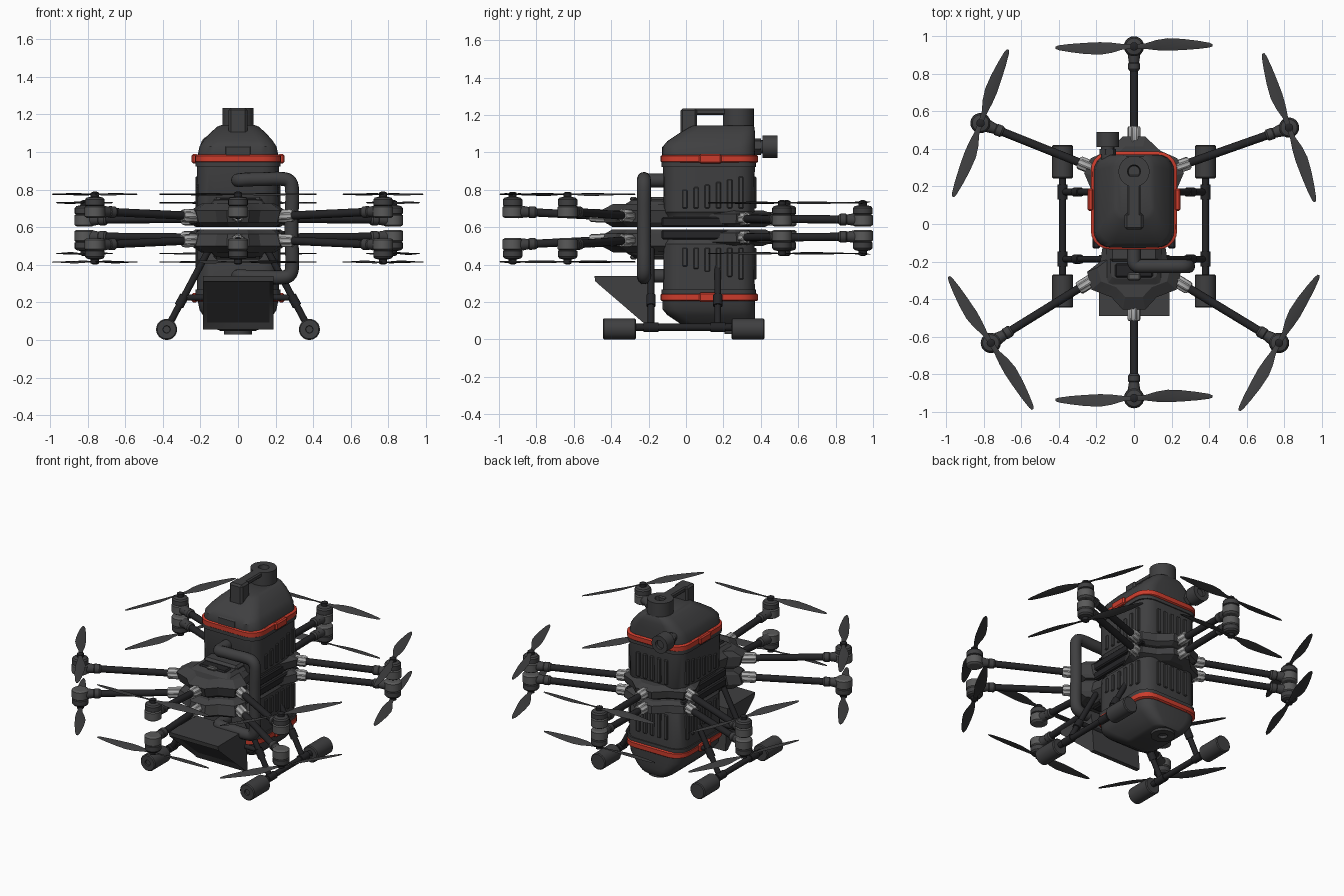
import bpy, bmesh, math
from mathutils import Vector

if "Cube" in bpy.data.objects:
    bpy.data.objects.remove(bpy.data.objects["Cube"])

ZMID = 0.595  # the craft is stacked in two halves mirrored about this height


def material(name, rgb):
    m = bpy.data.materials.new(name)
    m.diffuse_color = (*rgb, 1)
    m.use_nodes = True
    m.node_tree.nodes["Principled BSDF"].inputs["Base Color"].default_value = m.diffuse_color
    return m


DARK = material("dark_shell", (0.05, 0.05, 0.052))
BLACK = material("black_tube", (0.018, 0.018, 0.02))
RED = material("red_seal", (0.6, 0.045, 0.025))
SILVER = material("silver_clamp", (0.42, 0.42, 0.42))
METAL = material("grey_motor", (0.1, 0.1, 0.1))


def finish(name, bm, mat, angle=32):
    bmesh.ops.recalc_face_normals(bm, faces=bm.faces[:])
    me = bpy.data.meshes.new(name)
    bm.to_mesh(me)
    bm.free()
    me.materials.append(mat)
    me.shade_smooth()
    me.set_sharp_from_angle(angle=math.radians(angle))
    ob = bpy.data.objects.new(name, me)
    bpy.context.collection.objects.link(ob)
    return ob


def loft(name, rings, mat, angle=32):
    bm = bmesh.new()
    vs = [[bm.verts.new(p) for p in r] for r in rings]
    n = len(vs[0])
    for a, b in zip(vs, vs[1:]):
        for i in range(n):
            bm.faces.new((a[i], a[(i + 1) % n], b[(i + 1) % n], b[i]))
    bm.faces.new(vs[0])
    bm.faces.new(vs[-1])
    return finish(name, bm, mat, angle)


def rrect(hx, y0, y1, r, z, k=5):
    cs = [(hx - r, y1 - r, 0), (r - hx, y1 - r, 90), (r - hx, y0 + r, 180), (hx - r, y0 + r, 270)]
    return [(cx + r * math.cos(math.radians(a + 90 * i / k)), cy + r * math.sin(math.radians(a + 90 * i / k)), z)
            for cx, cy, a in cs for i in range(k + 1)]


def lathe(name, origin, axis, profile, mat, n=24, flute=0):
    # profile is (radius, distance along axis)
    o, w = Vector(origin), Vector(axis).normalized()
    u = w.orthogonal().normalized()
    v = w.cross(u)
    rings = []
    for r, h in profile:
        ring = []
        for i in range(n):
            rr = r - (flute if i % 4 < 2 else 0)
            a = 2 * math.pi * i / n
            ring.append(o + w * h + (u * math.cos(a) + v * math.sin(a)) * rr)
        rings.append(ring)
    return loft(name, rings, mat)


def rod(name, a, b, r, mat, n=16):
    d = Vector(b) - Vector(a)
    return lathe(name, a, d, [(r, 0), (r, d.length)], mat, n)


def box(name, x, y, z, mat, bev=0.008):
    bm = bmesh.new()
    bmesh.ops.create_cube(bm, size=1)
    for v in bm.verts:
        v.co = [(s[0] + s[1]) / 2 + c * (s[1] - s[0]) for c, s in zip(v.co, (x, y, z))]
    bmesh.ops.bevel(bm, geom=bm.edges[:], offset=bev, segments=1, affect='EDGES')
    return finish(name, bm, mat, 20)


def outline(half, z, s=1.0, cy=0.0):
    pts = half + [(-x, y) for x, y in reversed(half)]
    return [(x * s, cy + (y - cy) * s, z) for x, y in pts]


# ---- upper half (mirrored down afterwards) ----
# tank shell, collar, red seal and domed cap
loft("tank_shell", [rrect(h, a, b, .09, z) for h, a, b, z in [
    (.19, -.10, .35, .604), (.2, -.11, .36, .66), (.215, -.12, .365, .68), (.218, -.122, .368, .93)]], DARK)
loft("tank_collar", [rrect(.226, -.13, .375, .09, z) for z in (.922, .948)], DARK)
loft("red_seal", [rrect(h, -.135 + .23 - h, .385 - .23 + h, .1, z) for h, z in
                  [(.222, .944), (.23, .95), (.23, .98), (.222, .986)]], RED)
loft("tank_cap", [rrect(h, a, b, r, z) for h, a, b, r, z in [
    (.215, -.125, .37, .09, .98), (.205, -.125, .37, .085, 1.03), (.185, -.10, .37, .08, 1.06),
    (.15, -.04, .37, .07, 1.1), (.11, .02, .365, .06, 1.135), (.09, .04, .36, .05, 1.143)]], DARK, 40)
for s, side in ((-1, "left"), (1, "right")):
    box(side + "_seal_latch", sorted((s * .215, s * .247)), (.07, .19), (.94, .99), RED)
    # cooling ribs
    for i in range(6):
        y = -.02 + i * .06
        box(side + "_side_rib", sorted((s * .2, s * .226)), (y, y + .028), (.70, .80 + .014 * i), DARK, .005)
    box(side + "_frame_rail", sorted((s * .18, s * .222)), (-.13, .34), (.602, .655), BLACK)
for i in range(5):
    x = -.12 + i * .053
    box("rear_rib", (x, x + .028), (.35, .377), (.70, .87), DARK, .005)

# front hull, a faceted shell for the electronics, with stepped deck
F = [(.16, -.08), (.18, -.20), (.25, -.255), (.225, -.35), (.12, -.39), (.06, -.455)]
loft("front_hull", [outline(F, z, s, -.15) for z, s in
                    [(.602, .8), (.625, .93), (.69, 1), (.725, .78)]], DARK, 15)
loft("hull_deck", [rrect(.15, -.33, -.1, .03, .72, 2), rrect(.125, -.29, -.1, .03, .745, 2)], DARK, 15)
box("hull_riser", (-.13, .13), (-.2, -.1), (.7, .762), DARK, .015)
box("deck_panel", (-.1, .1), (-.285, -.21), (.735, .755), BLACK)
box("deck_plug", (-.035, .035), (-.3, -.26), (.74, .762), METAL)
# rear hull
R = [(.2, .12), (.235, .2), (.265, .27), (.23, .35), (.14, .39), (.06, .465)]
loft("rear_hull", [outline(R, z, s, .2) for z, s in [(.602, .85), (.62, .97), (.67, 1), (.69, .8)]], DARK, 15)


def propeller(name, c, d):
    d = Vector((d[0], d[1], 0)).normalized()
    p = Vector((-d.y, d.x, 0))
    up = Vector((0, 0, 1))
    for s in (1, -1):
        rings = []
        for r, w, tw, off in [(.015, .013, 0, 0), (.06, .015, 14, 0), (.12, .028, 15, .004), (.18, .034, 12, .006),
                              (.26, .03, 9, .004), (.34, .022, 7, 0), (.4, .013, 5, -.003), (.418, .006, 4, -.004)]:
            t = math.radians(tw)
            q = p * s * math.cos(t) + up * math.sin(t)
            m = Vector(c) + d * s * r + p * s * off
            rings.append([m + q * w, m + up * .004, m - q * w, m - up * .003])
        loft(name + "_blade", rings, DARK, 50)
    lathe(name + "_hub", c, up, [(.022, -.012), (.022, .008), (.01, .014)], BLACK)


# six arms: clamp start, motor centre, inner and outer height, propeller direction
arms = {
    "front": ((0, -.45), (0, -.927), .66, .685, (155, 5)),
    "front_right": ((.24, -.31), (.772, -.633), .66, .685, (77, 134)),
    "front_left": ((-.24, -.31), (-.762, -.633), .66, .685, (84, -130)),
    "rear": ((0, .455), (0, .945), .645, .64, (158, 4)),
    "rear_right": ((.235, .305), (.825, .513), .645, .64, (52, -145)),
    "rear_left": ((-.235, .305), (-.817, .537), .645, .64, (53, 146)),
}
for name, (a, m, za, zm, pd) in arms.items():
    A, M = Vector((*a, za)), Vector((*m, zm))
    d = M - A
    L = d.length
    rod(name + "_arm", A, M, .022, BLACK)
    lathe(name + "_clamp", A, d, [(.03, -.03), (.036, -.02), (.036, .055), (.03, .065)], SILVER, 32, .004)
    lathe(name + "_sleeve", A, d, [(.024, L - .13), (.031, L - .12), (.031, L - .09), (.027, L - .085),
                                   (.036, L - .03)], DARK)
    lathe(name + "_motor_mount", M, (0, 0, 1), [(.042, -.036), (.054, -.028), (.054, .022), (.046, .028)], METAL)
    lathe(name + "_motor", M, (0, 0, 1), [(.04, .025), (.052, .032), (.052, .062), (.044, .072), (.02, .078),
                                          (.02, .09)], DARK)
    propeller(name + "_propeller", M + Vector((0, 0, .09)), pd)

# rear filler tower; its lower twin is the outlet
for zt, nm in ((1.235, "filler_tower"), (ZMID * 2 - .075, "bottom_outlet")):
    top = zt if nm == "filler_tower" else None
    if top:
        upper_only = [lathe(nm, (0, .28, 0), (0, 0, 1), [(.083, 1.0), (.083, top), (.035, top), (.03, top - .03)], DARK)]
    else:
        lathe("outlet", (0, .28, 0), (0, 0, 1), [(.075, 1.0), (.075, 1.16), (.03, 1.16), (.025, 1.14)], DARK)

# mirror every part so far except the tower
for ob in list(bpy.context.collection.objects):
    if ob in upper_only:
        continue
    me = ob.data.copy()
    for v in me.vertices:
        v.co.z = 2 * ZMID - v.co.z
    me.flip_normals()
    bpy.context.collection.objects.link(bpy.data.objects.new("lower_" + ob.name, me))

# ---- carry handle and rear nozzle ----
box("handle_post", (-.05, .05), (-.03, .06), (1.02, 1.235), DARK, .012)
box("handle_bar", (-.035, .035), (-.02, .26), (1.2, 1.235), DARK)
box("cap_brow", (-.075, .075), (-.128, 0), (.96, 1.04), DARK, .012)
rod("nozzle_neck", (-.14, .3, 1.03), (-.14, .42, 1.03), .035, DARK)
lathe("nozzle", (-.14, .41, 1.03), (0, 1, 0), [(.06, 0), (.06, .08), (.03, .08), (.03, .06)], DARK)
lathe("nozzle_nut", (-.14, .37, 1.03), (0, 1, 0), [(.045, 0), (.045, .03)], DARK, 6)

# ---- side transfer pipe from upper to lower tank ----
cu = bpy.data.curves.new("pipe_path", 'CURVE')
cu.dimensions = '3D'
cu.bevel_depth, cu.bevel_resolution, cu.use_fill_caps = .037, 4, True
sp = cu.splines.new('NURBS')
half = [(0, -.08, .85), (0, -.16, .85), (0, -.225, .85), (.06, -.225, .855), (.14, -.225, .855), (.22, -.225, .86),
        (.285, -.225, .85), (.29, -.225, .76), (.285, -.225, .68)]
path = half + [(x, y, 2 * ZMID - z) for x, y, z in reversed(half)]
sp.points.add(len(path) - 1)
for p, c in zip(sp.points, path):
    p.co = (*c, 1)
sp.use_endpoint_u, sp.order_u, sp.resolution_u = True, 3, 5
tmp = bpy.data.objects.new("pipe_path", cu)
me = bpy.data.meshes.new_from_object(tmp)
bpy.data.objects.remove(tmp)
me.materials.clear()
me.materials.append(DARK)
me.shade_smooth()
bpy.context.collection.objects.link(bpy.data.objects.new("transfer_pipe", me))

# ---- front scoop: wedge with a recessed slanted face ----
prof = [(-.49, .34), (-.485, .31), (-.2, .065), (-.195, .055), (-.165, .055), (-.19, .34)]
scoop = loft("front_scoop", [[(x, y, z) for y, z in prof] for x in (-.185, .19)], DARK, 15)
bm = bmesh.new()
bm.from_mesh(scoop.data)
face = min((f for f in bm.faces if f.normal.z < -.3 and f.normal.y < -.3), key=lambda f: -f.calc_area())
bmesh.ops.inset_region(bm, faces=[face], thickness=.03)
bmesh.ops.translate(bm, verts=face.verts[:], vec=face.normal * -.02)
bm.to_mesh(scoop.data)
bm.free()

# ---- landing gear ----
for s, side in ((-1, "left"), (1, "right")):
    x = s * .38
    rod(side + "_skid", (x, -.28, .065), (x, .26, .065), .019, BLACK)
    for y0, y1, end in ((-.445, -.268, "front"), (.243, .42, "rear")):
        lathe(f"{side}_{end}_float", (x, y0, .056), (0, 1, 0),
              [(.018, .01), (.02, 0), (.05, 0), (.056, .006), (.056, y1 - y0 - .006), (.05, y1 - y0)], DARK, 28)
    for y, end in ((-.187, "front"), (.17, "rear")):
        rod(f"{side}_{end}_leg", (s * .15, y, .49), (s * .37, y, .075), .018, BLACK)
        rod(f"{side}_{end}_strut", (0, y, .225), (s * .305, y, .225), .016, BLACK)
        rod(f"{side}_{end}_joint", (s * .285, y, .235), (s * .315, y, .18), .025, BLACK)
        rod(f"{side}_{end}_foot", (x, y - .04, .065), (x, y + .04, .065), .026, BLACK)
